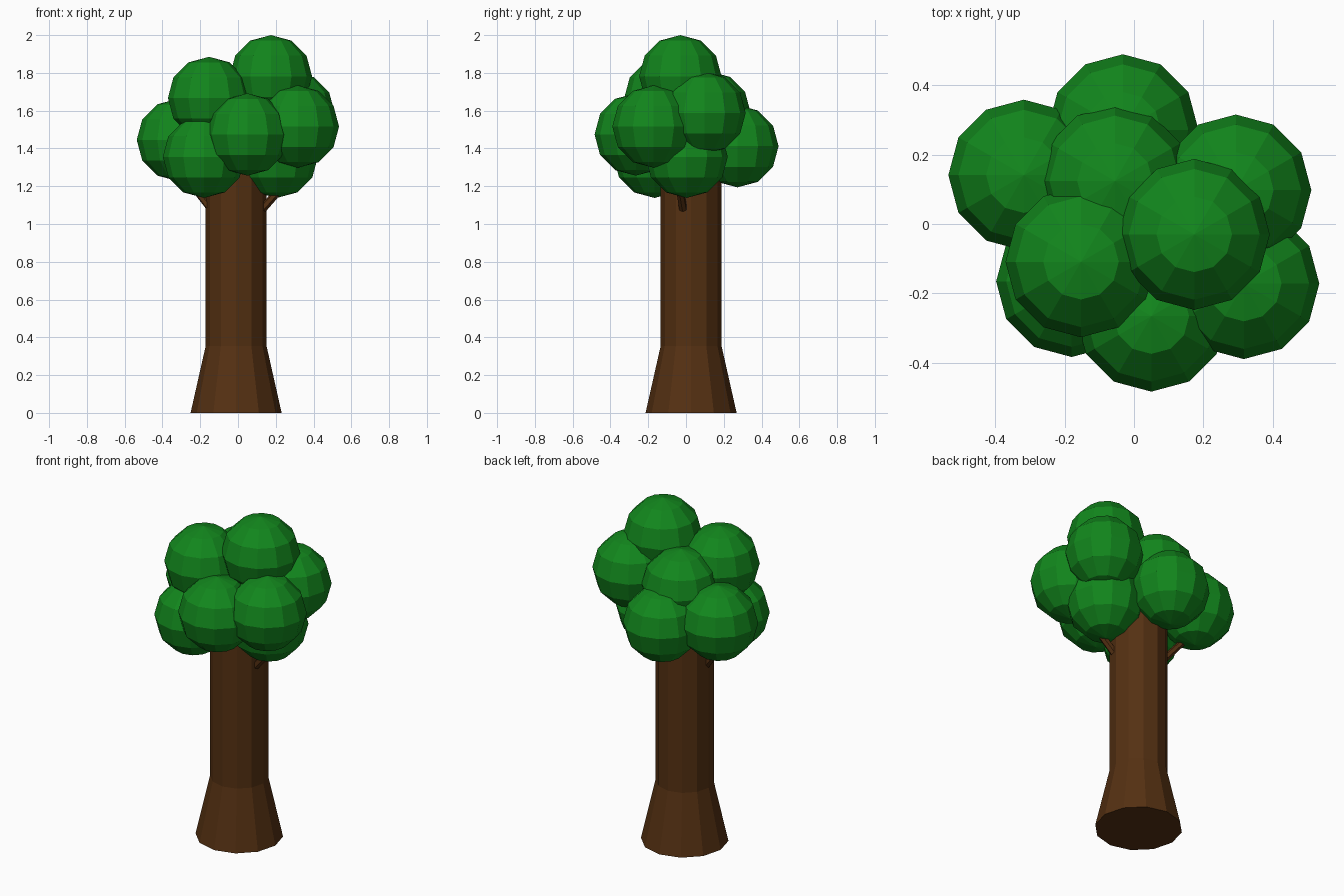
import bpy, bmesh
from mathutils import Vector

if "Cube" in bpy.data.objects:
    bpy.data.objects.remove(bpy.data.objects["Cube"])


def material(name, rgb):
    m = bpy.data.materials.new(name)
    m.diffuse_color = (*rgb, 1)
    m.use_nodes = True
    m.node_tree.nodes["Principled BSDF"].inputs["Base Color"].default_value = m.diffuse_color
    return m


bark = material("bark", (0.09, 0.03, 0.006))
leaf = material("leaf", (0.006, 0.24, 0.012))


def cone(name, start, end, r1, r2, sides):
    """Tapered cylinder between two points."""
    a, b = Vector(start), Vector(end)
    bpy.ops.mesh.primitive_cone_add(vertices=sides, radius1=r1, radius2=r2,
                                    depth=(b - a).length, location=(a + b) / 2)
    ob = bpy.context.object
    ob.rotation_euler = (b - a).to_track_quat('Z', 'Y').to_euler()
    ob.name = name
    ob.data.materials.append(bark)
    return ob


# trunk: flared base, with the top ring extruded up into the crown
CX, CY, SIDES = -0.01, 0.027, 12
trunk = cone("trunk", (CX, CY, 0), (CX, CY, 0.355), 0.241, 0.161, SIDES)
trunk.rotation_euler = (0, 0, 0)
bm = bmesh.new()
bm.from_mesh(trunk.data)
top = max(bm.faces, key=lambda f: f.calc_center_median().z)
ext = bmesh.ops.extrude_face_region(bm, geom=[top])
bmesh.ops.delete(bm, geom=[top], context='FACES_ONLY')
bmesh.ops.translate(bm, vec=(0, 0, 1.0),
                    verts=[v for v in ext["geom"] if isinstance(v, bmesh.types.BMVert)])
bm.to_mesh(trunk.data)
bm.free()

# small side branches
cone("right_branch", (0.13, -0.015, 1.08), (0.31, -0.05, 1.28), 0.022, 0.018, 6)
cone("left_branch", (-0.15, 0.02, 1.09), (-0.31, 0.08, 1.29), 0.022, 0.018, 6)

# leaf clumps
clumps = [
    (0.174, -0.03, 1.782), (0.05, -0.266, 1.474), (0.317, -0.172, 1.516),
    (0.294, 0.098, 1.588), (-0.032, 0.272, 1.412), (-0.318, 0.141, 1.445),
    (-0.055, 0.124, 1.59), (-0.153, -0.109, 1.667), (-0.18, -0.166, 1.356),
    (0.205, 0.003, 1.356),
]
for i, p in enumerate(clumps):
    bpy.ops.mesh.primitive_uv_sphere_add(segments=12, ring_count=6,
                                         radius=0.218, location=p)
    ob = bpy.context.object
    ob.name = f"leaf_clump_{i + 1}"
    ob.data.materials.append(leaf)
